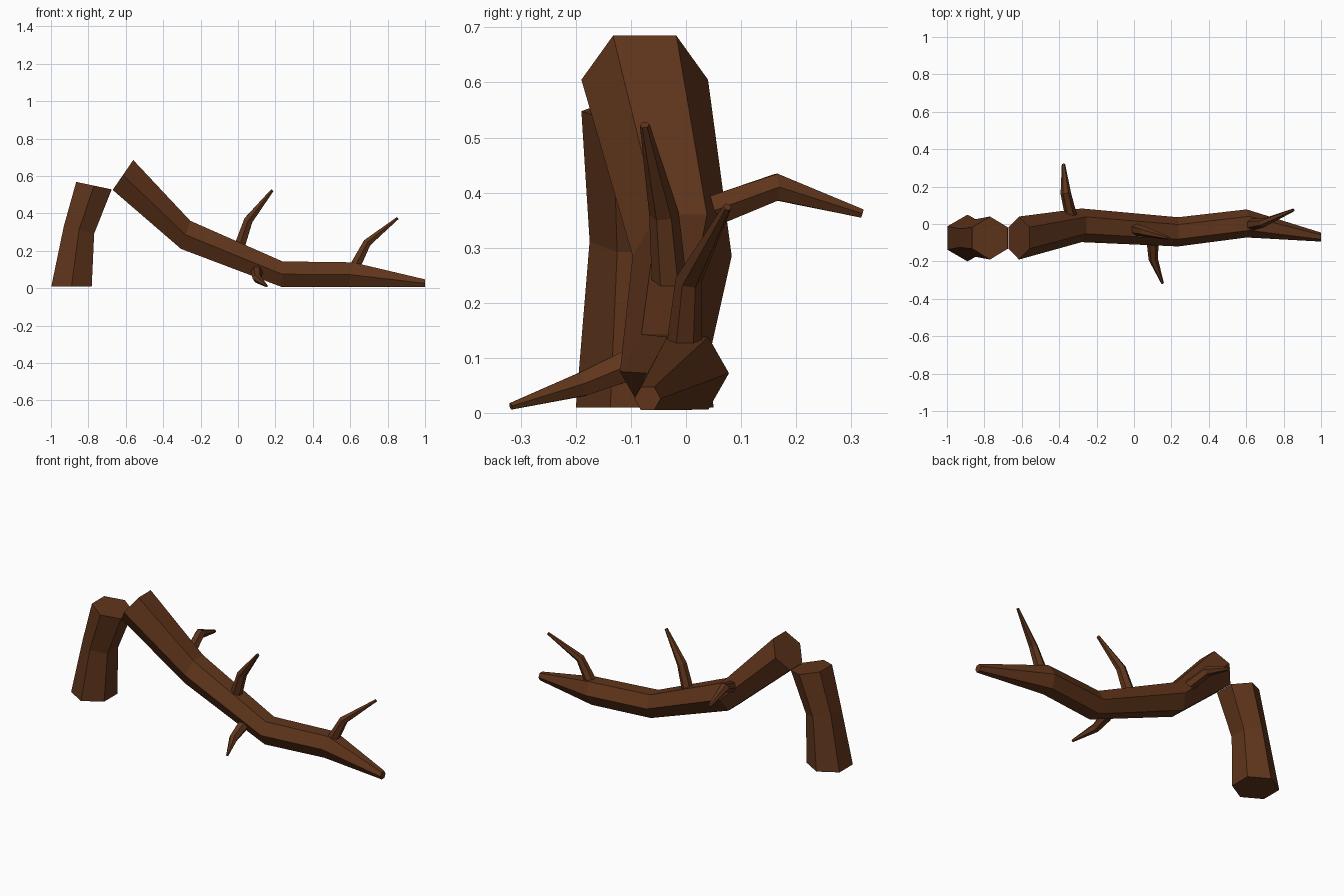
import bpy, bmesh, math
from mathutils import Vector

if "Cube" in bpy.data.objects:
    bpy.data.objects.remove(bpy.data.objects["Cube"])

bark = bpy.data.materials.new("bark")
bark.diffuse_color = (0.115, 0.035, 0.011, 1)
bark.use_nodes = True
bark.node_tree.nodes["Principled BSDF"].inputs["Base Color"].default_value = bark.diffuse_color
SIDES = 6


def loft(name, rings):
    """Skin six-sided rings given as (centre, first axis, second axis) and cap both ends."""
    bm = bmesh.new()
    loops = []
    for c, u, v in rings:
        angles = [math.tau * i / SIDES for i in range(SIDES)]
        loops.append([bm.verts.new(Vector(c) + u * math.cos(a) + v * math.sin(a)) for a in angles])
    for a, b in zip(loops, loops[1:]):
        for i in range(SIDES):
            j = (i + 1) % SIDES
            bm.faces.new((a[i], a[j], b[j], b[i]))
    bm.faces.new(loops[0][::-1])
    bm.faces.new(loops[-1])
    bmesh.ops.recalc_face_normals(bm, faces=bm.faces)
    mesh = bpy.data.meshes.new(name)
    bm.to_mesh(mesh)
    bm.free()
    mesh.materials.append(bark)
    bpy.context.collection.objects.link(bpy.data.objects.new(name, mesh))


def log(name, rings):
    """Rings given as (centre, radius, half height of the flat sides in x and z)."""
    k = math.sin(math.pi / 3)
    loft(name, [(c, Vector((0, r, 0)), Vector((hx, 0, hz)) / k) for c, r, hx, hz in rings])


def branch(name, points, radii):
    """Tapered twig whose rings stand square to the path."""
    pts = [Vector(p) for p in points]
    rings = []
    for i, (p, r) in enumerate(zip(pts, radii)):
        before = (p - pts[i - 1]).normalized() if i else Vector()
        after = (pts[i + 1] - p).normalized() if i + 1 < len(pts) else Vector()
        t = (before + after).normalized()
        ref = Vector((0, 1, 0)) if abs(t.y) < 0.7 else Vector((1, 0, 0))
        u = (ref - t * ref.dot(t)).normalized()
        rings.append((p, u * r, t.cross(u) * r))
    loft(name, rings)


# Standing stump
log("stump", [
    ((-0.89, -0.075, 0.01), 0.125, 0.108, 0),
    ((-0.85, -0.075, 0.312), 0.10, 0.081, -0.02),
    ((-0.77, -0.075, 0.548), 0.115, 0.095, -0.02),
])

# Fallen trunk, from the break to the tip
log("fallen_trunk", [
    ((-0.615, -0.075, 0.605), 0.115, 0.055, 0.08),
    ((-0.28, -0.007, 0.285), 0.09, 0.025, 0.075),
    ((0.235, -0.042, 0.075), 0.078, 0.003, 0.068),
    ((0.602, 0.003, 0.072), 0.075, 0.012, 0.066),
    ((1.0, -0.07, 0.026), 0.024, 0, 0.021),
])

# Side branches
branch("upper_branch", [(0.012, -0.03, 0.235), (0.055, -0.04, 0.362), (0.183, -0.075, 0.523)],
       (0.032, 0.027, 0.009))
branch("tip_branch", [(0.63, -0.003, 0.125), (0.69, 0.005, 0.242), (0.853, 0.075, 0.374)],
       (0.032, 0.024, 0.008))
branch("back_branch", [(-0.337, 0.045, 0.365), (-0.365, 0.165, 0.41), (-0.377, 0.32, 0.362)],
       (0.032, 0.028, 0.009))
branch("front_branch", [(0.1, -0.1, 0.088), (0.103, -0.188, 0.052), (0.153, -0.318, 0.012)],
       (0.032, 0.025, 0.007))
